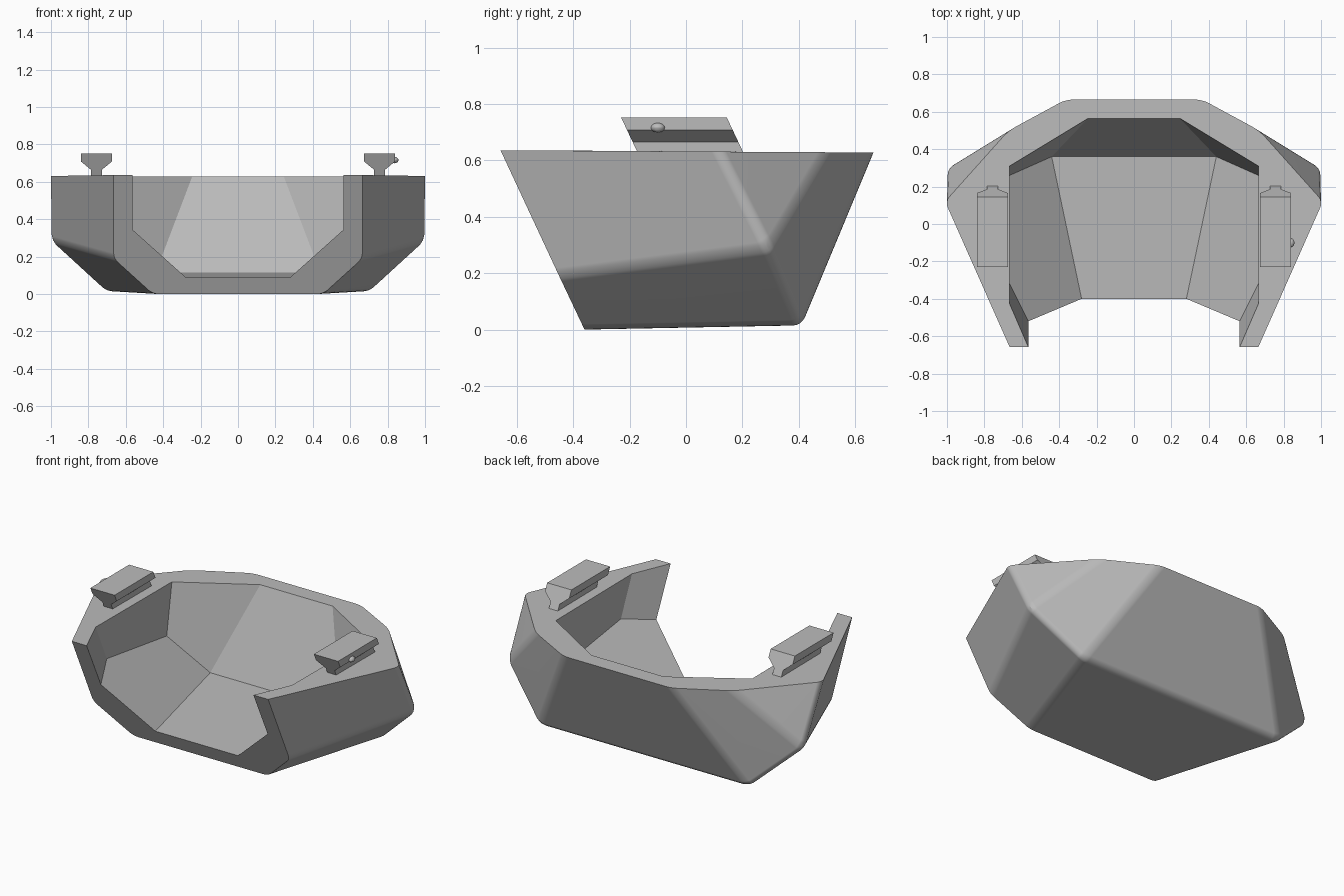
import bpy, bmesh, math
from mathutils import Vector

if "Cube" in bpy.data.objects:
    bpy.data.objects.remove(bpy.data.objects["Cube"], do_unlink=True)

grey = bpy.data.materials.new("plain_grey")
grey.use_nodes = True
colour = (0.5, 0.5, 0.5, 1)
grey.diffuse_color = colour
grey.node_tree.nodes["Principled BSDF"].inputs["Base Color"].default_value = colour


def finish(bm, name, smooth=True):
    """Turn a bmesh into a linked object with the grey material."""
    bmesh.ops.recalc_face_normals(bm, faces=bm.faces)
    mesh = bpy.data.meshes.new(name)
    bm.to_mesh(mesh)
    bm.free()
    mesh.materials.append(grey)
    if smooth:
        mesh.shade_smooth()
        mesh.set_sharp_from_angle(angle=math.radians(25))
    obj = bpy.data.objects.new(name, mesh)
    bpy.context.collection.objects.link(obj)
    return obj


# Shell corners on the +x half; a lower-case letter is the mirrored corner
corners = {
    # outer rim, front to back
    "A": (.665, -.658, .636), "B": (1.01, .12, .631),
    "C": (.67, .5, .629), "D": (.365, .665, .628),
    # outer belt and base
    "E": (1.005, .295, .285), "F": (.71, .41, .015),
    "G": (.455, -.36, 0), "H": (.665, -.45, .19),
    # inner rim, back to front
    "Q": (.245, .565, .628), "R": (.665, .31, .63),
    "S": (.665, -.427, .635), "T": (.565, -.658, .636),
    # inner wall and floor
    "U": (.565, -.52, .345), "V": (.28, -.4, .09),
    "W": (.44, .36, .115), "X": (.665, -.32, .4), "Y": (.665, .26, .318),
}
paired_faces = ["ABEH", "HEFG", "BCE", "CDFE",          # outside
                "TUXS", "SXYR", "UVWYX", "RYWQ"]        # inside
centre_faces = ["GFfg", "FDdf", "VvwW", "QWwq",         # base, back, floor, inner back
                "ABCDdcbatsrqQRST", "AHGghatuvVUT"]     # rim, front edge
soft_edges = ["BE", "EH", "CE", "EF", "FG", "FD"]

bm = bmesh.new()
verts = {}
for key, (x, y, z) in corners.items():
    verts[key] = bm.verts.new((x, y, z))
    verts[key.lower()] = bm.verts.new((-x, y, z))
for face in paired_faces + [f.lower() for f in paired_faces] + centre_faces:
    bm.faces.new([verts[k] for k in face])
bmesh.ops.recalc_face_normals(bm, faces=bm.faces)

# Rounded outer ridges
pairs = soft_edges + [e.lower() for e in soft_edges] + ["Ff"]
ridges = [bm.edges.get([verts[k] for k in pair]) for pair in pairs]
bmesh.ops.bevel(bm, geom=ridges, offset=.03, offset_type='OFFSET',
                segments=4, profile=.5, affect='EDGES', clamp_overlap=True)
shell = finish(bm, "shell")
shell.modifiers.new("even_shading", 'WEIGHTED_NORMAL').keep_sharp = True

# Rails: half-width and height profile, with raked ends
profile = [(.03, .622), (.03, .665), (.082, .708), (.082, .752)]
outline = profile + [(-w, z) for w, z in reversed(profile)]
for side, name in ((1, "left_rail"), (-1, "right_rail")):
    bm = bmesh.new()
    ends = []
    for start in (-.23, .145):
        ends.append([bm.verts.new((side * .757 + w, start + (.752 - z) * .47, z))
                     for w, z in outline])
    for end in ends:
        bm.faces.new(end)
    for i in range(len(outline)):
        bm.faces.new((ends[0][i - 1], ends[0][i], ends[1][i], ends[1][i - 1]))
    finish(bm, name, smooth=False)

# Small knob on the outer side of the left rail
bm = bmesh.new()
bmesh.ops.create_uvsphere(bm, u_segments=16, v_segments=8, radius=1)
bmesh.ops.scale(bm, vec=Vector((.02, .025, .017)), verts=bm.verts)
bmesh.ops.translate(bm, vec=Vector((.838, -.1, .716)), verts=bm.verts)
finish(bm, "knob")
